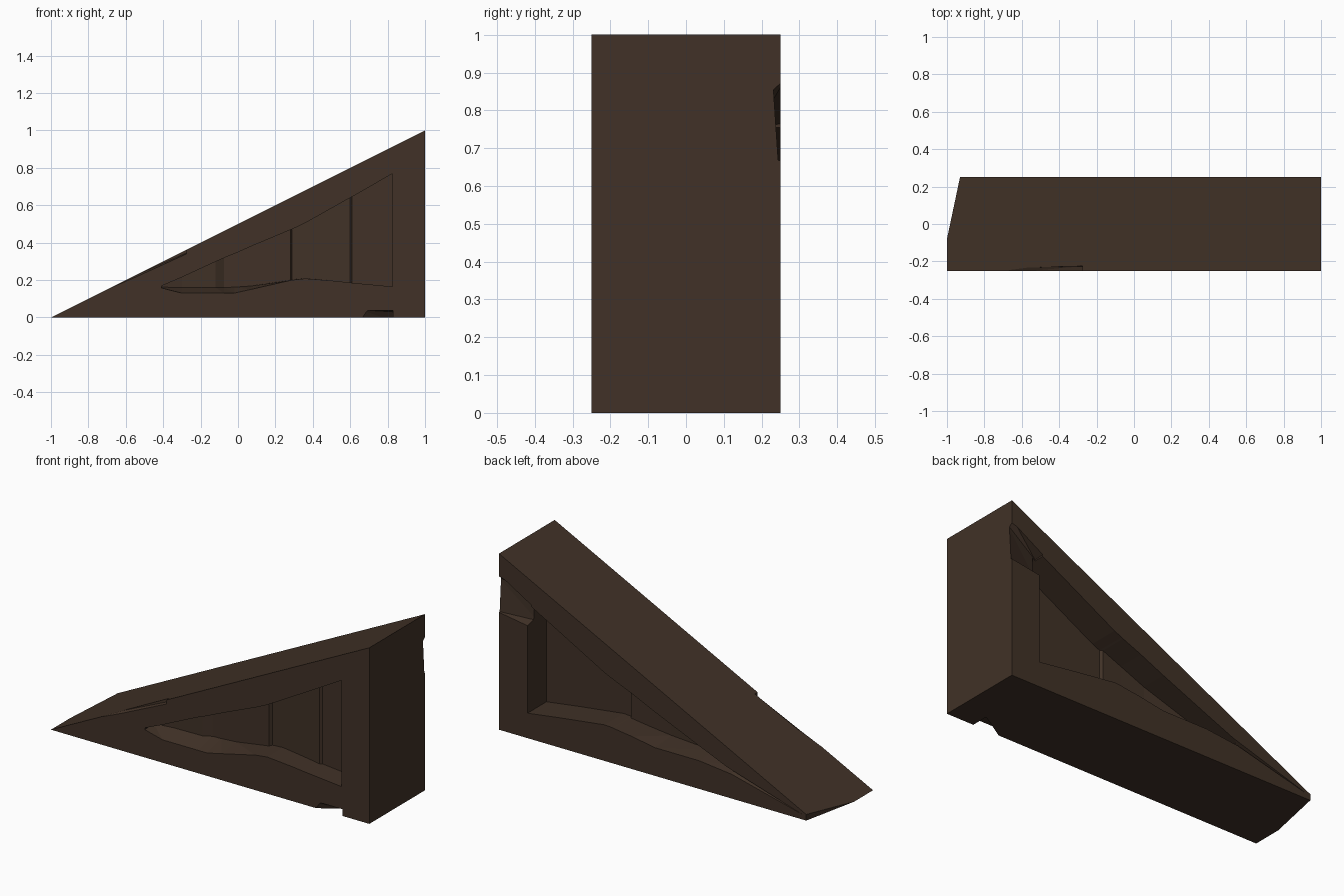
import bpy, bmesh
from mathutils import Vector

if "Cube" in bpy.data.objects:
    bpy.data.objects.remove(bpy.data.objects["Cube"])

wood = bpy.data.materials.new("dark_brown_wood")
wood.diffuse_color = (0.052, 0.031, 0.020, 1)
wood.use_nodes = True
wood.node_tree.nodes["Principled BSDF"].inputs["Base Color"].default_value = wood.diffuse_color


def finish(bm, name):
    bmesh.ops.recalc_face_normals(bm, faces=bm.faces)
    mesh = bpy.data.meshes.new(name)
    bm.to_mesh(mesh)
    bm.free()
    mesh.materials.append(wood)
    ob = bpy.data.objects.new(name, mesh)
    bpy.context.collection.objects.link(ob)
    return ob


def hull(name, pts):
    bm = bmesh.new()
    for p in pts:
        bm.verts.new(p)
    bmesh.ops.convex_hull(bm, input=bm.verts)
    return finish(bm, name)


def recess(name, side, stations):
    """Cutter from rows of x, outer low z, high z, inner low z, depth."""
    bm = bmesh.new()
    rings = []
    for x, lo, hi, inner, depth in stations:
        prof = [(.32, lo), (.25, lo), (.25 - depth, inner),
                (.25 - depth, hi), (.32, hi)]
        rings.append([bm.verts.new((x, side * y, z)) for y, z in prof])
    for a, b in zip(rings, rings[1:]):
        for i in range(5):
            j = (i + 1) % 5
            bm.faces.new((a[i], a[j], b[j], b[i]))
    bm.faces.new(rings[0])
    bm.faces.new(rings[-1])
    bmesh.ops.triangulate(bm, faces=bm.faces)
    return finish(bm, name)


# Wedge body
wedge = hull("ramp_wedge", [(x, y, z) for y in (-.25, .25)
                            for x, z in ((-1, 0), (1, 0), (1, 1))])

# Carved side panels with stepped floors
front = recess("front_recess_cutter", -1, [
    (-.41, .158, .168, .162, .08),
    (-.30, .130, .215, .160, .10),
    (-.12, .130, .298, .160, .105),
    (-.075, .130, .318, .160, .13),
    (-.02, .130, .340, .162, .13),
    (.07, .150, .380, .168, .13),
    (.28, .198, .468, .200, .13),
    (.29, .200, .472, .202, .145),
    (.36, .208, .505, .209, .14),
    (.52, .195, .595, .195, .13),
    (.60, .186, .640, .186, .125),
    (.61, .185, .645, .185, .135),
    (.825, .165, .768, .165, .135)])
back = recess("back_recess_cutter", 1, [
    (-.46, .138, .160, .150, .08),
    (-.26, .160, .243, .172, .12),
    (.02, .160, .362, .172, .15),
    (.166, .185, .428, .185, .155),
    (.28, .200, .475, .200, .155),
    (.29, .202, .480, .202, .17),
    (.336, .205, .500, .205, .17),
    (.60, .172, .645, .172, .17),
    (.82, .142, .765, .142, .17)])

# Splits and chips along the edges
back_chip = hull("back_chip_cutter", [
    (1.02, .236, .865), (1.02, .27, .895), (1.02, .27, .67),
    (1.02, .249, .67), (.80, .19, .76), (.80, .27, .765),
    (.80, .19, .65), (.80, .27, .63)])
back_split = hull("back_split_cutter", [
    (-.93, .252, .022), (-.93, .27, .02), (-.42, .21, .165),
    (-.42, .27, .14), (-.42, .27, .18)])
bottom_chip = hull("bottom_chip_cutter", [
    (.62, -.27, -.02), (.66, -.27, .04), (.83, -.27, .04),
    (.83, -.27, -.02), (.83, -.17, .03), (.83, -.14, -.02)])
top_chip = hull("top_chip_cutter", [
    (-.69, -.262, .148), (-.65, -.235, .18), (-.69, -.27, .20),
    (-.275, -.226, .345), (-.275, -.27, .335),
    (-.275, -.222, .42), (-.275, -.27, .42)])
tip_chip = hull("tip_cutter", [
    (x, y, z) for z in (-.1, .2)
    for x, y in ((-1, -.08), (-.926, .27), (-1.1, .27), (-1.1, -.08))])

for cutter in (front, back, back_chip, back_split,
               bottom_chip, top_chip, tip_chip):
    mod = wedge.modifiers.new(cutter.name, 'BOOLEAN')
    mod.operation = 'DIFFERENCE'
    mod.solver = 'EXACT'
    mod.object = cutter

# Keep only the carved result
bpy.context.view_layer.update()
evaluated = wedge.evaluated_get(bpy.context.evaluated_depsgraph_get())
carved = bpy.data.meshes.new_from_object(evaluated)
wedge.modifiers.clear()
wedge.data = carved
carved.materials.clear()
carved.materials.append(wood)
for p in carved.polygons:
    p.material_index = 0
    p.use_smooth = False
for cutter in (front, back, back_chip, back_split,
               bottom_chip, top_chip, tip_chip):
    bpy.data.objects.remove(cutter)
